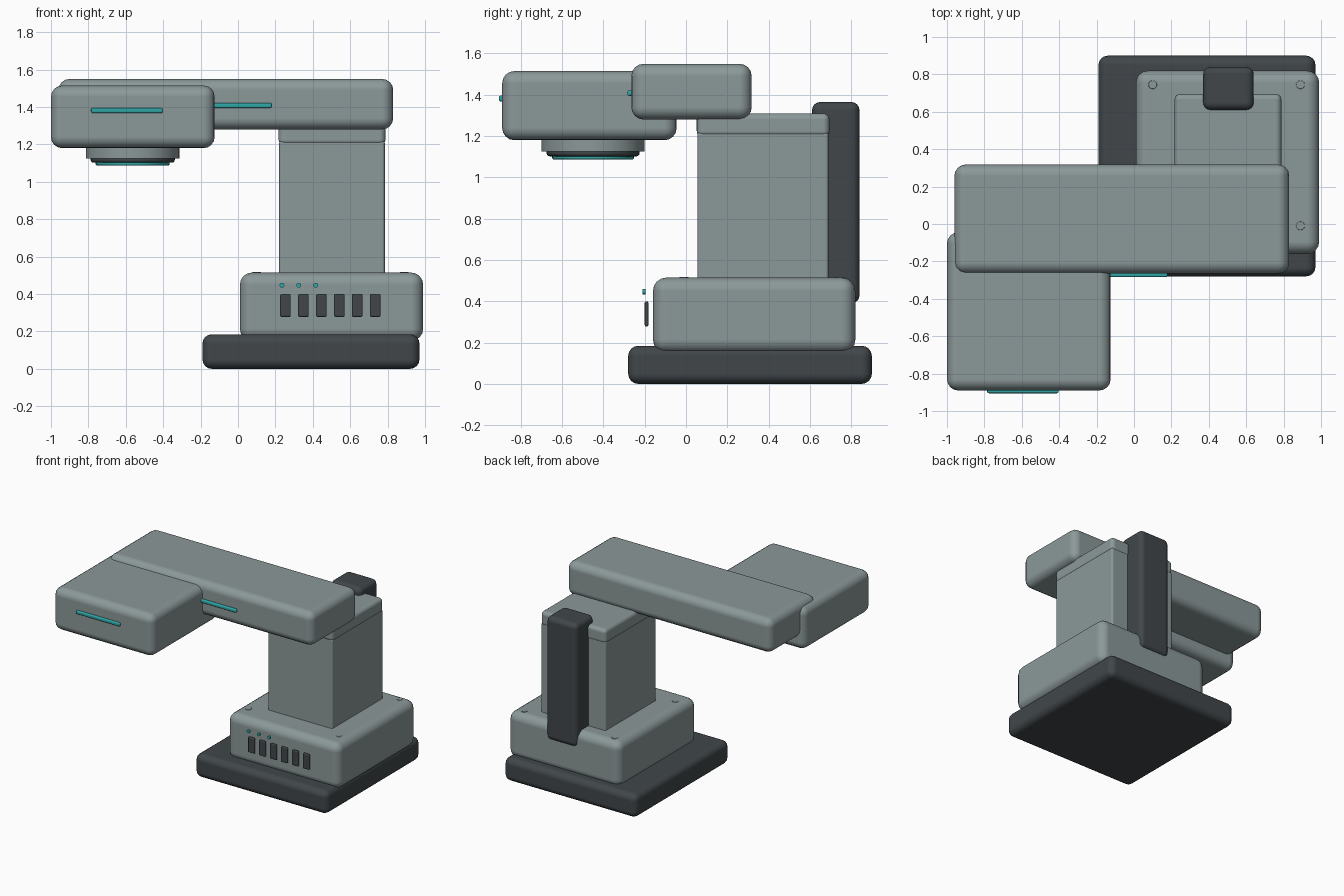
import bpy
import math
from mathutils import Vector

default = bpy.data.objects.get("Cube")
if default:
    bpy.data.objects.remove(default, do_unlink=True)


def material(name, rgb):
    m = bpy.data.materials.new(name)
    m.use_nodes = True
    m.diffuse_color = (*rgb, 1)
    bsdf = next(n for n in m.node_tree.nodes if n.type == 'BSDF_PRINCIPLED')
    bsdf.inputs["Base Color"].default_value = (*rgb, 1)
    return m


GREY = material("shell grey", (0.26, 0.315, 0.32))
DARK = material("dark charcoal", (0.052, 0.062, 0.068))
TEAL = material("teal light", (0.03, 0.38, 0.38))


def finish(obj, name, mat, bevel, segments=4):
    """Name, colour and round off a part."""
    obj.name = obj.data.name = name
    obj.data.materials.append(mat)
    if bevel:
        mod = obj.modifiers.new("rounded edges", 'BEVEL')
        mod.width = bevel
        mod.segments = segments
        mod.limit_method = 'ANGLE'
        mod.harden_normals = True
    bpy.ops.object.shade_smooth_by_angle(angle=math.radians(35))
    return obj


def box(name, low, high, mat, bevel):
    """Rounded box between two corners."""
    a, b = Vector(low), Vector(high)
    bpy.ops.mesh.primitive_cube_add(size=1, location=(a + b) / 2)
    obj = bpy.context.object
    obj.scale = b - a
    bpy.ops.object.transform_apply(location=False, rotation=False, scale=True)
    return finish(obj, name, mat, bevel)


def disc(name, centre, radius, depth, mat, bevel=0, sides=48, facing_front=False):
    bpy.ops.mesh.primitive_cylinder_add(
        vertices=sides, radius=radius, depth=depth, location=centre,
        rotation=(math.pi / 2 if facing_front else 0, 0, 0))
    return finish(bpy.context.object, name, mat, bevel, 3)


# Base and control housing
box("base_plate", (-0.19, -0.28, 0), (0.97, 0.90, 0.185), DARK, 0.05)
box("control_housing", (0.01, -0.16, 0.15), (0.99, 0.82, 0.515), GREY, 0.065)

# Column, cap and rear cable spine
box("column", (0.22, 0.055, 0.45), (0.785, 0.69, 1.22), GREY, 0.015)
box("column_cap", (0.217, 0.052, 1.195), (0.788, 0.695, 1.31), GREY, 0.03)
box("cable_spine", (0.37, 0.61, 0.39), (0.64, 0.84, 1.365), DARK, 0.04)

# Horizontal arm and tool head
box("arm", (-0.96, -0.265, 1.28), (0.83, 0.318, 1.55), GREY, 0.06)
box("head", (-1.0, -0.89, 1.18), (-0.125, -0.045, 1.515), GREY, 0.06)

# Light strips
box("arm_light", (-0.31, -0.284, 1.395), (0.18, -0.26, 1.422), TEAL, 0.009)
box("head_light", (-0.785, -0.905, 1.368), (-0.403, -0.88, 1.396), TEAL, 0.009)

# Round tool mount under the head
x, y = -0.563, -0.45
disc("tool_flange", (x, y, 1.17), 0.25, 0.09, GREY)
disc("tool_ring", (x, y, 1.122), 0.225, 0.04, DARK, 0.015)
disc("tool_light", (x, y, 1.098), 0.198, 0.022, TEAL, 0.008)

# Row of front vents
for i in range(6):
    left = 0.225 + i * 0.096
    box(f"vent_{i + 1}", (left, -0.2, 0.278), (left + 0.057, -0.182, 0.4), DARK, 0.008)

# Status lamps
for i in range(3):
    disc(f"status_lamp_{i + 1}", (0.235 + i * 0.09, -0.203, 0.447), 0.013, 0.014,
         TEAL, sides=16, facing_front=True)

# Housing corner screws
for side, sx in (("right", 0.1), ("left", 0.89)):
    for end, sy in (("front", -0.01), ("rear", 0.745)):
        disc(f"screw_{end}_{side}", (sx, sy, 0.509), 0.023, 0.02, GREY, 0.004, 16)
